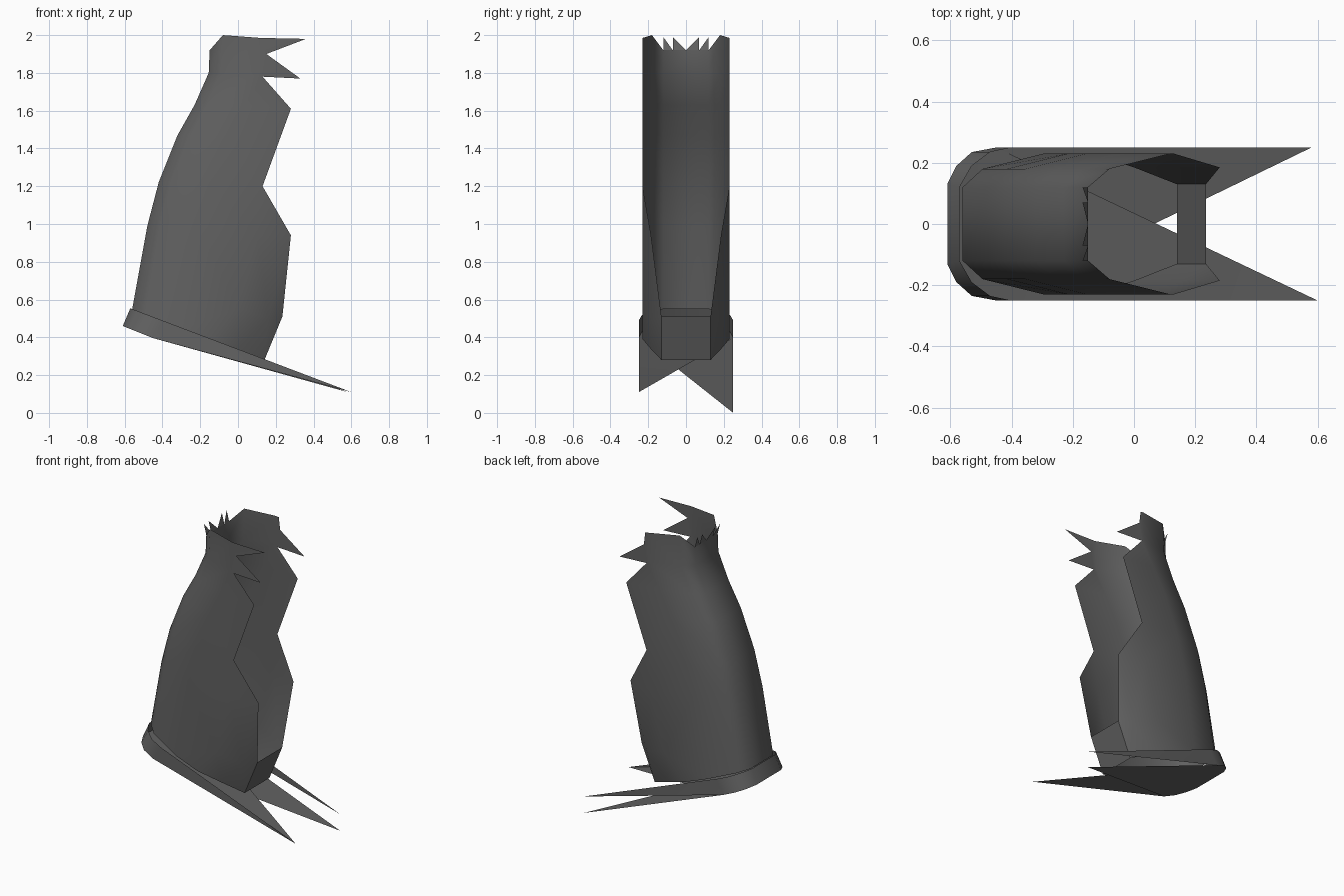
import bpy, bmesh, math

if "Cube" in bpy.data.objects:
    bpy.data.objects.remove(bpy.data.objects["Cube"], do_unlink=True)

grey = bpy.data.materials.new("dark grey")
grey.use_nodes = True
grey.diffuse_color = (0.12, 0.12, 0.12, 1)
bsdf = grey.node_tree.nodes["Principled BSDF"]
bsdf.inputs["Base Color"].default_value = grey.diffuse_color
bsdf.inputs["Roughness"].default_value = 0.7


def tilt(x):
    """Height of the slanted lower rim of the shell."""
    return 0.55 - 0.38 * (x + 0.56)


def build(name, faces, angle):
    bm = bmesh.new()
    for pts in faces:
        bm.faces.new([bm.verts.new(p) for p in pts])
    bmesh.ops.remove_doubles(bm, verts=bm.verts, dist=0.0005)
    bmesh.ops.recalc_face_normals(bm, faces=bm.faces)
    bmesh.ops.triangulate(bm, faces=[f for f in bm.faces if len(f.verts) > 4])
    mesh = bpy.data.meshes.new(name)
    bm.to_mesh(mesh)
    bm.free()
    mesh.materials.append(grey)
    obj = bpy.data.objects.new(name, mesh)
    bpy.context.collection.objects.link(obj)
    bpy.ops.object.select_all(action='DESELECT')
    obj.select_set(True)
    bpy.context.view_layer.objects.active = obj
    bpy.ops.object.shade_smooth_by_angle(angle=math.radians(angle))
    return obj


def at_y(y, pts):
    return [(x, y, z) for x, z in pts]


def strips(a, b):
    return [(a[i], a[i + 1], b[i + 1], b[i]) for i in range(len(a) - 1)]


# Curved shell: spine profile, rounded back corners, flat torn side walls
spine = [(-0.48, 0.99), (-0.42, 1.22), (-0.32, 1.47), (-0.23, 1.63), (-0.155, 1.8)]


def column(y, offset, top):
    low = -0.56 + offset
    rows = [(low, tilt(low))] + [(x + offset, z) for x, z in spine] + [top]
    return at_y(y, rows)


shell = strips(column(-0.12, 0, (-0.15, 1.92)), column(0.12, 0, (-0.15, 1.92)))
for s in (-1, 1):
    back = column(s * 0.12, 0, (-0.15, 1.92))
    mid = column(s * 0.18, 0.065, (-0.08, 2.0))
    side = column(s * 0.23, 0.265, (0.12, 1.985))
    shell += strips(back, mid) + strips(mid, side)

    # Torn front edge, with the top spike on one wall only
    tip = (0.36, 1.98) if s < 0 else (0.14, 1.982)
    torn = at_y(s * 0.23, [tip, (0.15, 1.9), (0.33, 1.77), (0.13, 1.78), (0.28, 1.61)])
    a = at_y(s * 0.23, [(0.13, 1.2), (0.10, 0.94), (0.0, 0.55), (-0.14, tilt(-0.14))])
    shell.append(side + torn + a)

    # Rounded front corner at the lower end
    b = at_y(s * 0.185, [(0.28, 0.94), (0.16, 0.5), (0.0, tilt(0))])
    c = at_y(s * 0.13, [(0.235, 0.51), (0.14, 0.28)])
    shell += [(a[0], b[0], a[1]), (a[1], b[0], b[1], a[2]), (a[2], b[1], b[2], a[3]),
              (b[0], c[0], b[1]), (b[1], c[0], c[1], b[2])]
build("shell", shell, 60)

# Low front plate
build("front_plate", [[(0.235, -0.13, 0.51), (0.235, 0.13, 0.51),
                       (0.14, 0.13, 0.28), (0.14, -0.13, 0.28)]], 30)

# Jagged teeth on the back rim
teeth = []
for s in (-1, 1):
    for y0, y1 in ((0.12, 0.07), (0.07, 0.0)):
        teeth.append([(-0.15, s * y0, 1.92), (-0.15, s * y1, 1.92), (-0.168, s * y0, 1.99)])
build("rim_teeth", teeth, 30)

# Base band round the back, tapering to side spikes
upper_half = [(-0.57, 0.12), (-0.53, 0.19), (-0.47, 0.235), (-0.40, 0.25)]
lower_half = [(-0.61, 0.13), (-0.58, 0.19), (-0.53, 0.235), (-0.45, 0.25)]


def ring(half, height):
    full = [(x, -y) for x, y in reversed(half)] + half
    return [(x, y, height(x)) for x, y in full]


upper = ring(upper_half, tilt)
lower = ring(lower_half, lambda x: 0.46 - 0.4 * (x + 0.61))
right_tip, left_tip, low_tip = (0.6, -0.25, 0.11), (0.58, 0.25, 0.11), (0.58, 0.25, 0.0)
band = strips(upper, lower)
band += [(upper[0], lower[0], right_tip), (upper[-1], lower[-1], left_tip)]
build("base_band", band, 40)

# Base floor with two crossing torn sheets
build("base_floor", [lower, (lower[0], lower[-1], right_tip)], 20)
build("base_lower_sheet", [(lower[0], lower[-1], low_tip)], 20)
